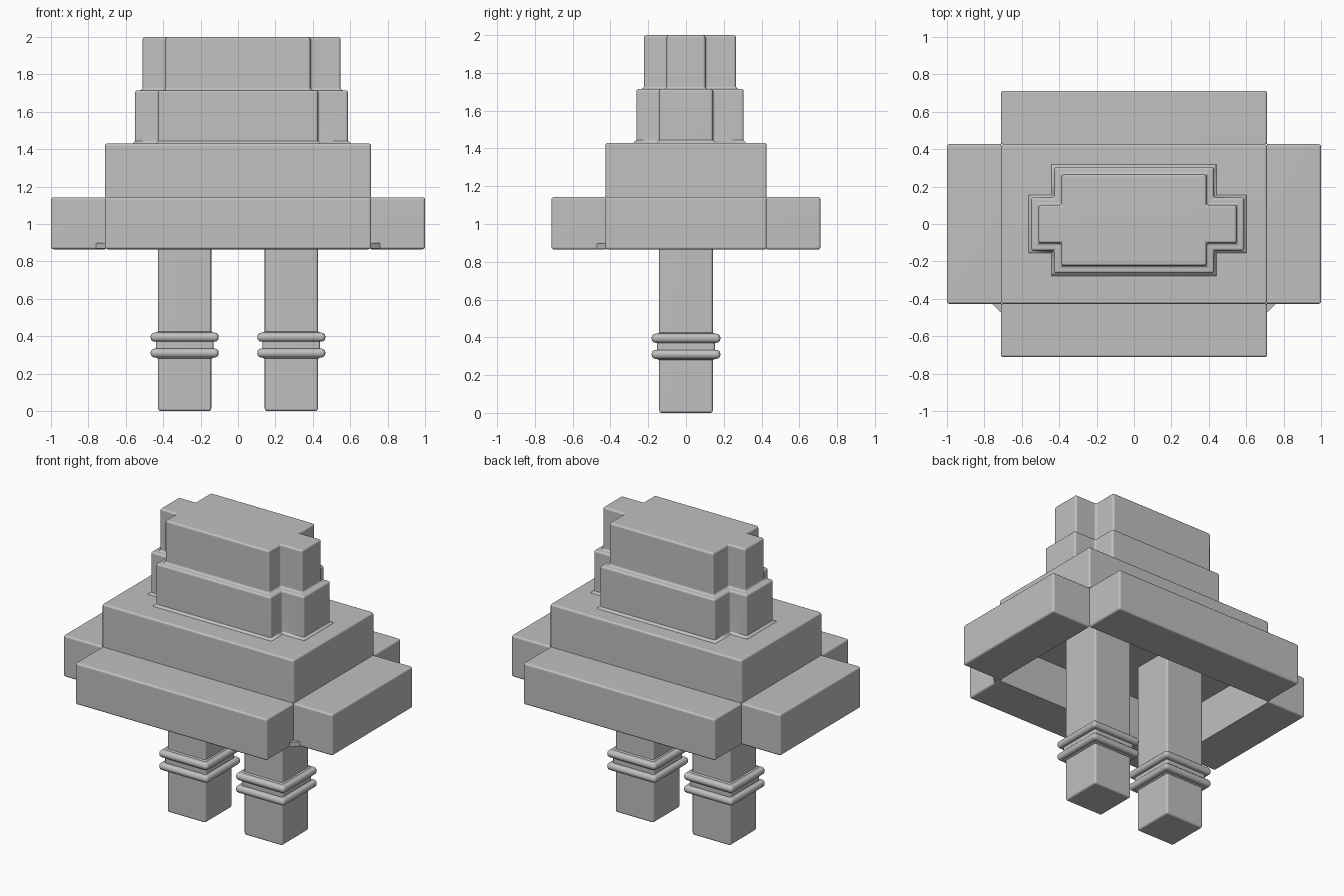
import bpy
import bmesh
import math

if "Cube" in bpy.data.objects:
    bpy.data.objects.remove(bpy.data.objects["Cube"])

stone = bpy.data.materials.new("light_grey")
stone.diffuse_color = (0.53, 0.53, 0.53, 1)
stone.use_nodes = True
stone.node_tree.nodes["Principled BSDF"].inputs["Base Color"].default_value = stone.diffuse_color
ROUND = 0.013


def finish(name, bm, width=ROUND, keep_sharp=lambda a, b: False):
    """Round every edge except flat ones and those picked by keep_sharp."""
    bmesh.ops.recalc_face_normals(bm, faces=bm.faces)
    edges = [e for e in bm.edges
             if len(e.link_faces) == 2 and e.calc_face_angle(0) > 0.9
             and not keep_sharp(e.verts[0].co, e.verts[1].co)]
    bmesh.ops.bevel(bm, geom=edges, offset=width, segments=3, profile=0.5,
                    affect='EDGES', clamp_overlap=True)
    for f in bm.faces:
        f.smooth = True
    mesh = bpy.data.meshes.new(name)
    bm.to_mesh(mesh)
    bm.free()
    mesh.materials.append(stone)
    obj = bpy.data.objects.new(name, mesh)
    bpy.context.collection.objects.link(obj)
    bpy.ops.object.select_all(action='DESELECT')
    obj.select_set(True)
    bpy.context.view_layer.objects.active = obj
    bpy.ops.object.shade_smooth_by_angle(angle=math.radians(40))
    mod = obj.modifiers.new("flat_faces", 'WEIGHTED_NORMAL')
    mod.keep_sharp = True
    return obj


def box(name, lo, hi, **kw):
    bm = bmesh.new()
    bmesh.ops.create_cube(bm, size=1)
    for v in bm.verts:
        v.co = [lo[i] if v.co[i] < 0 else hi[i] for i in range(3)]
    return finish(name, bm, **kw)


# Main slab, forming the ceiling of the hollow underneath
CX, CY = 0.712, 0.427
Z0, Z1, Z2 = 0.865, 1.143, 1.43
box("slab", (-CX, -CY, Z1), (CX, CY, Z2),
    keep_sharp=lambda a, b: max(a.z, b.z) < Z1 + 0.01)

# Four brim blocks around the hollow, square where they meet the slab
for s, side in ((-1, "front"), (1, "back")):
    y = sorted((s * CY, s * CX))
    box("brim_" + side, (-CX, y[0], Z0), (CX, y[1], Z1),
        keep_sharp=lambda a, b: max(abs(a.y), abs(b.y)) < CY + 0.01)
for s, side in ((-1, "left"), (1, "right")):
    x = sorted((s * CX, s))
    box("brim_" + side, (x[0], -CY, Z0), (x[1], CY, Z1),
        keep_sharp=lambda a, b: max(abs(a.x), abs(b.x)) < CX + 0.01)

# Small gussets at the two front brim corners
for s in (-1, 1):
    bm = bmesh.new()
    tri = [(s * 0.70, -0.415), (s * 0.76, -0.427), (s * 0.712, -0.472)]
    face = bm.faces.new([bm.verts.new((x, y, Z0 + 0.003)) for x, y in tri])
    top = bmesh.ops.extrude_face_region(bm, geom=[face])["geom"]
    for v in top:
        if isinstance(v, bmesh.types.BMVert):
            v.co.z += 0.03
    finish("corner_gusset", bm, keep_sharp=lambda a, b: True)


# Stepped tower with a cross-shaped plan
def cross(grow):
    x0, x1 = -0.55 - grow, 0.588 + grow
    y0, y1 = -0.263 - grow, 0.305 + grow
    cx, cy = 0.427 + grow, 0.142 + grow
    return [(x0, -cy), (-cx, -cy), (-cx, y0), (cx, y0), (cx, -cy), (x1, -cy),
            (x1, cy), (cx, cy), (cx, y1), (-cx, y1), (-cx, cy), (x0, cy)]


bm = bmesh.new()
levels = [(0.014, Z2), (0, Z2 + 0.014), (0, 1.715), (-0.04, 1.715), (-0.04, 2.0)]
rings = [[bm.verts.new((x, y, z)) for x, y in cross(g)] for g, z in levels]
for a, b in zip(rings, rings[1:]):
    for i in range(12):
        j = (i + 1) % 12
        bm.faces.new((a[i], a[j], b[j], b[i]))
bm.faces.new(rings[-1])
finish("tower", bm, keep_sharp=lambda a, b: max(a.z, b.z) < Z2 + 0.02)

# Two square legs, each with a pair of rounded collars
for s, side in ((-1, "left"), (1, "right")):
    c, h, r = s * 0.285, 0.142, 0.182
    box("leg_" + side, (c - h, -h, 0), (c + h, h, Z1),
        keep_sharp=lambda a, b: min(a.z, b.z) > 1)
    for z in (0.31, 0.395):
        box("collar_" + side, (c - r, -r, z - 0.024), (c + r, r, z + 0.024),
            width=0.021)
    # Slight swell between the collars
    w = h + 0.012
    box("collar_core_" + side, (c - w, -w, 0.28), (c + w, w, 0.425))
